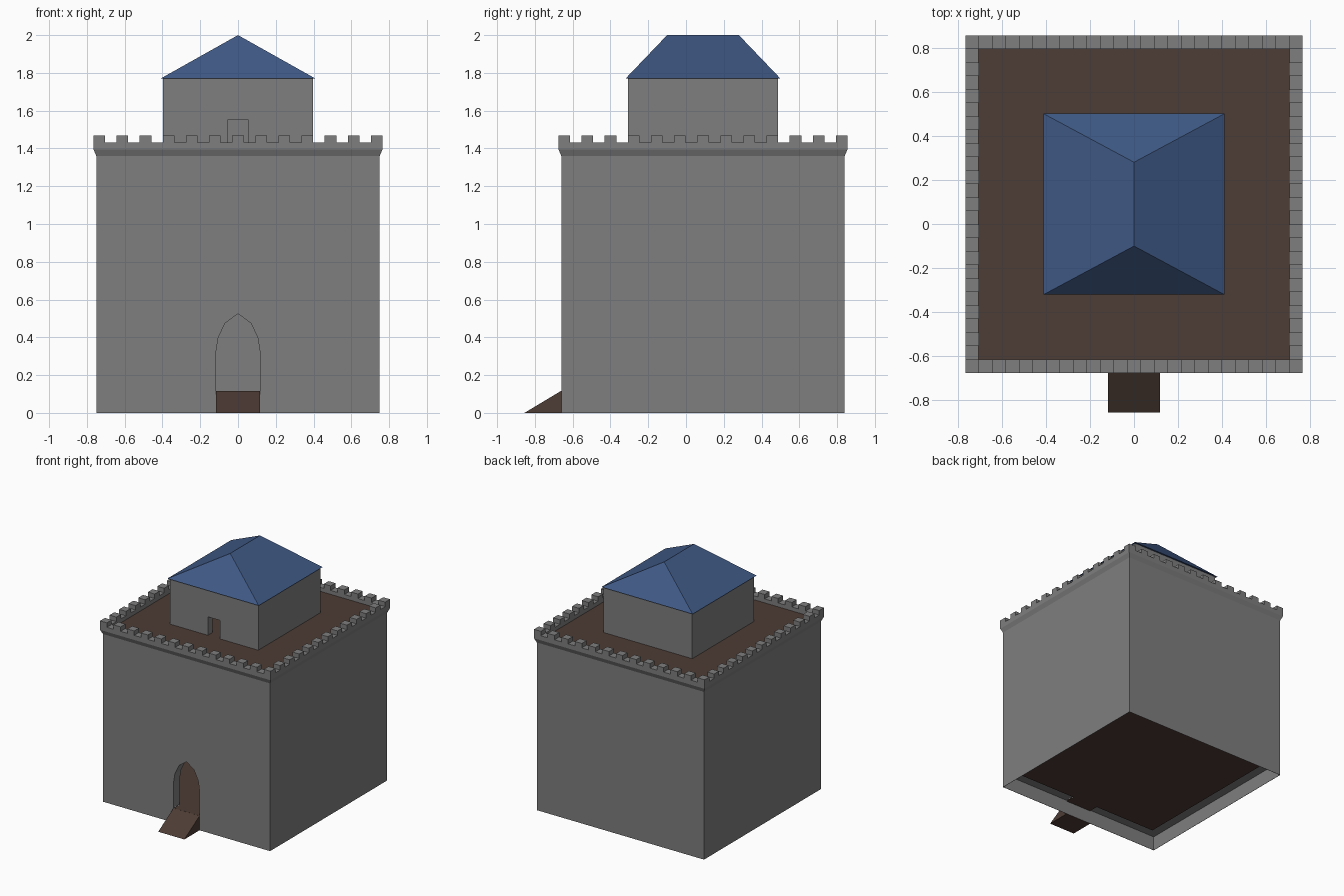
import bpy, bmesh

if "Cube" in bpy.data.objects:
    bpy.data.objects.remove(bpy.data.objects["Cube"])

CY = 0.09  # the tower is centred behind the ramp


def material(name, rgb):
    m = bpy.data.materials.new(name)
    m.diffuse_color = (*rgb, 1)
    m.use_nodes = True
    m.node_tree.nodes["Principled BSDF"].inputs["Base Color"].default_value = m.diffuse_color
    return m


STONE = material("grey_stone", (0.21, 0.21, 0.21))
WOOD = material("brown_wood", (0.075, 0.045, 0.035))
SLATE = material("blue_slate", (0.05, 0.10, 0.235))


def finish(name, bm, mat):
    bmesh.ops.recalc_face_normals(bm, faces=bm.faces)
    me = bpy.data.meshes.new(name)
    bm.to_mesh(me)
    bm.free()
    me.materials.append(mat)
    ob = bpy.data.objects.new(name, me)
    bpy.context.collection.objects.link(ob)
    return ob


def add_box(bm, x0, x1, y0, y1, z0, z1):
    vs = bmesh.ops.create_cube(bm, size=1)["verts"]
    for v in vs:
        v.co.x = x1 if v.co.x > 0 else x0
        v.co.y = y1 if v.co.y > 0 else y0
        v.co.z = z1 if v.co.z > 0 else z0


def square_ring(name, profile, mat):
    """Sweep a closed (half width, height) profile around a square."""
    bm = bmesh.new()
    rings = [[bm.verts.new((sx * h, CY + sy * h, z))
              for sx, sy in ((-1, -1), (1, -1), (1, 1), (-1, 1))] for h, z in profile]
    for i, a in enumerate(rings):
        b = rings[(i + 1) % len(rings)]
        for k in range(4):
            n = (k + 1) % 4
            bm.faces.new((a[k], a[n], b[n], b[k]))
    return finish(name, bm, mat)


def prism(name, points, axis, a, b, mat):
    """Extrude a 2D outline: axis 'y' uses (x, z) points, axis 'x' uses (y, z)."""
    bm = bmesh.new()
    place = (lambda p, d: (p[0], d, p[1])) if axis == "y" else (lambda p, d: (d, p[0], p[1]))
    lo = [bm.verts.new(place(p, a)) for p in points]
    hi = [bm.verts.new(place(p, b)) for p in points]
    bm.faces.new(lo)
    bm.faces.new(hi[::-1])
    for i in range(len(points)):
        j = (i + 1) % len(points)
        bm.faces.new((lo[i], hi[i], hi[j], lo[j]))
    return finish(name, bm, mat)


def cut(ob, cutter):
    mod = ob.modifiers.new("opening", "BOOLEAN")
    mod.operation, mod.solver, mod.object = "DIFFERENCE", "EXACT", cutter
    cutter.hide_render = True
    bpy.context.view_layer.objects.active = ob
    bpy.ops.object.modifier_apply(modifier=mod.name)
    bpy.data.objects.remove(cutter)


# Main walls: hollow, open below the raised floor, flared under the parapet
FLOOR, DECK, LIP = 0.117, 1.40, 1.432
walls = square_ring("tower_walls", [
    (0.75, 0), (0.75, 1.36), (0.765, 1.395), (0.765, LIP), (0.704, LIP), (0.704, DECK - 0.01),
    (0.67, DECK - 0.01), (0.67, FLOOR), (0.748, FLOOR), (0.748, 0)], STONE)

# Pointed arch doorway
right = [(0.117, 0.11), (0.117, 0.32), (0.104, 0.40), (0.068, 0.475)]
arch = right + [(0, 0.525)] + [(-x, z) for x, z in reversed(right)]
cut(walls, prism("door_cutter", arch, "y", -0.8, -0.5, STONE))

# Battlements: every other cell around the square rim
bm = bmesh.new()
N, S = 25, 1.53 / 25
for i in range(0, N, 2):
    for j in range(0, N, 2):
        if i in (0, N - 1) or j in (0, N - 1):
            x, y = -0.765 + i * S, CY - 0.765 + j * S
            add_box(bm, x, x + S, y, y + S, LIP, 1.468)
finish("battlements", bm, STONE)

# Entrance floor with its threshold, and the roof deck
bm = bmesh.new()
add_box(bm, -0.67, 0.67, CY - 0.67, CY + 0.67, FLOOR - 0.006, FLOOR)
add_box(bm, -0.116, 0.116, CY - 0.749, CY - 0.67, FLOOR - 0.006, FLOOR)
finish("entrance_floor", bm, WOOD)
bm = bmesh.new()
add_box(bm, -0.704, 0.704, CY - 0.704, CY + 0.704, DECK - 0.01, DECK)
finish("roof_deck", bm, WOOD)

# Ramp up to the door
prism("ramp", [(-0.855, 0), (-0.66, 0), (-0.66, FLOOR)], "x", -0.117, 0.117, WOOD)

# Upper room with a small square doorway
room = square_ring("upper_room", [
    (0.397, DECK), (0.397, 1.77), (0.337, 1.77), (0.337, DECK)], STONE)
door = [(-0.055, 1.35), (0.055, 1.35), (0.055, 1.55), (-0.055, 1.55)]
cut(room, prism("upper_door_cutter", door, "y", -0.4, -0.15, STONE))

# Hipped roof with a ridge running front to back
bm = bmesh.new()
E = 0.41
e = [bm.verts.new((sx * E, CY + sy * E, 1.77)) for sx, sy in ((-1, -1), (1, -1), (1, 1), (-1, 1))]
f, b = (bm.verts.new((0, CY + s * 0.19, 2.0)) for s in (-1, 1))
for face in ((e[0], e[1], f), (e[1], e[2], b, f), (e[2], e[3], b), (e[3], e[0], f, b), e[::-1]):
    bm.faces.new(face)
finish("hipped_roof", bm, SLATE)
